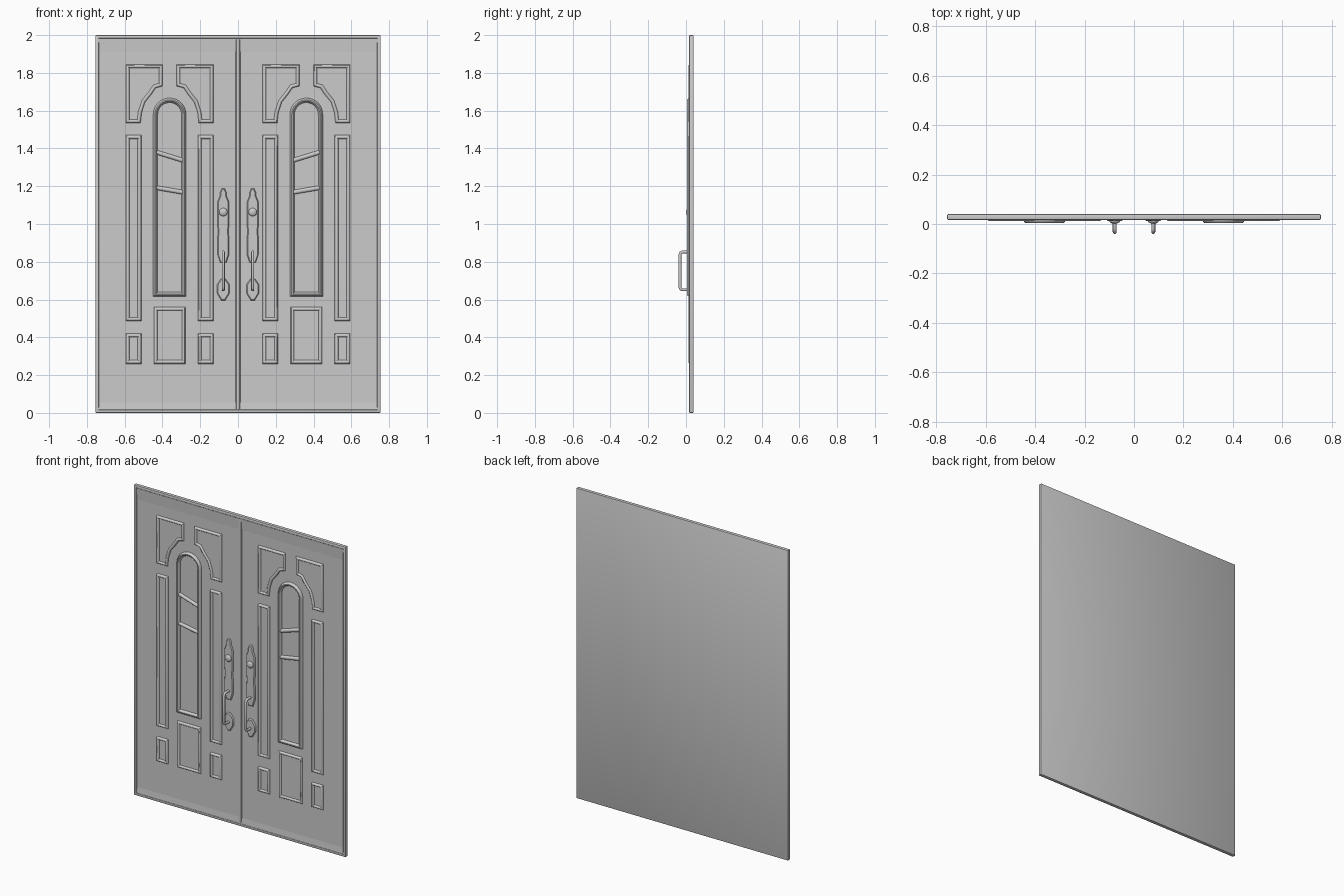
import bpy, bmesh, math

if "Cube" in bpy.data.objects:
    bpy.data.objects.remove(bpy.data.objects["Cube"])

LEAF_Y = 0.022   # front surface of the door leaves (front is -y)
C = 0.362        # centre line of one leaf


def finish(bm, name, angle=35):
    me = bpy.data.meshes.new(name)
    bm.to_mesh(me)
    bm.free()
    ob = bpy.data.objects.new(name, me)
    bpy.context.collection.objects.link(ob)
    bpy.ops.object.select_all(action='DESELECT')
    ob.select_set(True)
    bpy.context.view_layer.objects.active = ob
    bpy.ops.object.shade_smooth_by_angle(angle=math.radians(angle))
    return ob


def relief(name, pts, steps, side):
    """Outline in x,z on the leaf, then inset (thickness, depth) steps."""
    bm = bmesh.new()
    f = bm.faces.new([bm.verts.new((side * x, LEAF_Y, z)) for x, z in pts])
    f.normal_update()
    if f.normal.y > 0:
        f.normal_flip()
    for t, d in steps:
        bmesh.ops.inset_individual(bm, faces=[f], thickness=t, depth=d, use_even_offset=True)
    return finish(bm, name)


def tube(name, pts, r):
    cu = bpy.data.curves.new(name, 'CURVE')
    cu.dimensions = '3D'
    cu.bevel_depth = r
    cu.bevel_resolution = 3
    cu.use_fill_caps = True
    sp = cu.splines.new('POLY')
    sp.points.add(len(pts) - 1)
    for p, q in zip(sp.points, pts):
        p.co = (*q, 1)
    ob = bpy.data.objects.new(name, cu)
    bpy.context.collection.objects.link(ob)
    bpy.ops.object.select_all(action='DESELECT')
    ob.select_set(True)
    bpy.context.view_layer.objects.active = ob
    bpy.ops.object.convert(target='MESH')
    bpy.ops.object.shade_smooth_by_angle(angle=math.radians(50))


def extrude_x(name, prof, x0, x1):
    """Prism along x from a y,z profile."""
    bm = bmesh.new()
    f = bm.faces.new([bm.verts.new((x0, y, z)) for y, z in prof])
    r = bmesh.ops.extrude_face_region(bm, geom=[f])
    bmesh.ops.translate(bm, vec=(x1 - x0, 0, 0),
                        verts=[v for v in r['geom'] if isinstance(v, bmesh.types.BMVert)])
    bmesh.ops.recalc_face_normals(bm, faces=bm.faces[:])
    return finish(bm, name)


def rect(x0, x1, z0, z1):
    return [(x0, z0), (x1, z0), (x1, z1), (x0, z1)]


# slab with raised surround and softened outer edges
bm = bmesh.new()
bmesh.ops.create_cube(bm, size=1)
for v in bm.verts:
    v.co = (v.co.x * 1.51, 0.0285 + v.co.y * 0.023, 1 + v.co.z * 2)
bmesh.ops.bevel(bm, geom=bm.edges[:], offset=0.004, segments=2, affect='EDGES', profile=0.5)
bm.normal_update()
front = max((f for f in bm.faces if f.normal.y < -0.9), key=lambda f: f.calc_area())
for t, d in [(0.012, 0), (0.004, -0.005)]:
    bmesh.ops.inset_individual(bm, faces=[front], thickness=t, depth=d, use_even_offset=True)
finish(bm, "door_slab")

# meeting strip between the two leaves
strip = rect(-0.012, 0.012, 0.015, 1.985)
relief("centre_strip", strip, [(0.003, 0.004)], 1)

# sloped header and sill
extrude_x("header_slope", [(0.024, 1.985), (0.018, 1.982), (0.022, 1.91), (0.024, 1.91)], -0.738, 0.738)
extrude_x("sill_slope", [(0.024, 0.015), (0.018, 0.015), (0.022, 0.055), (0.024, 0.055)], -0.738, 0.738)

panel_steps = [(0.004, 0.008), (0.003, 0.002), (0.005, 0), (0.003, -0.002), (0.004, -0.006)]
arch_steps = [(0.004, 0.012), (0.005, 0.005), (0.006, 0), (0.004, -0.004), (0.005, -0.0125)]
plate_steps = [(0.001, 0.005), (0.004, 0.004)]

corner = [(0.13, 1.845), (0.13, 1.535), (0.208, 1.535), (0.214, 1.59), (0.232, 1.645),
          (0.268, 1.69), (0.288, 1.72), (0.325, 1.73), (0.325, 1.845)]
R = 0.087
arch = [(C - R, 0.615), (C + R, 0.615)] + [
    (C + R * math.cos(math.pi * i / 16), 1.58 + R * math.sin(math.pi * i / 16)) for i in range(17)]
plate_top = [(0.008, 1.187), (0.018, 1.165), (0.018, 1.148), (0.031, 1.115), (0.031, 1.0),
             (0.027, 0.96), (0.031, 0.92), (0.031, 0.84), (0.016, 0.795)]
plate_low = [(0.012, 0.71), (0.034, 0.678), (0.034, 0.635), (0.010, 0.595)]

for s, tag in ((-1, "left"), (1, "right")):
    # raised panels, paired about the leaf centre line
    for m, pos in ((1, "inner"), (-1, "outer")):
        def flip(pts):
            return [(C + m * (x - C), z) for x, z in pts]
        relief(f"{tag}_{pos}_corner_panel", flip(corner), panel_steps, s)
        relief(f"{tag}_{pos}_tall_panel", flip(rect(0.13, 0.212, 0.487, 1.47)), panel_steps, s)
        relief(f"{tag}_{pos}_small_panel", flip(rect(0.13, 0.212, 0.26, 0.42)), panel_steps, s)
    relief(f"{tag}_bottom_panel", rect(C - 0.084, C + 0.084, 0.26, 0.56), panel_steps, s)

    # arched window with two slanted bars
    relief(f"{tag}_arched_window", arch, arch_steps, s)
    for i, (za, zb) in enumerate(((1.337, 1.38), (1.168, 1.192))):
        tube(f"{tag}_window_bar_{i}", [(s * (C - 0.07), 0.02, za), (s * (C + 0.07), 0.02, zb)], 0.012)

    # handle plates, knob and grip
    hx = 0.078
    for nm, half in (("upper_plate", plate_top), ("lower_plate", plate_low)):
        outline = [(hx + w, z) for w, z in half] + [(hx - w, z) for w, z in reversed(half)]
        relief(f"{tag}_{nm}", outline, plate_steps, s)
    bm = bmesh.new()
    bmesh.ops.create_uvsphere(bm, u_segments=20, v_segments=12, radius=0.022)
    for v in bm.verts:
        v.co = (v.co.x + s * hx, v.co.y * 0.55 + 0.013, v.co.z + 1.063)
    finish(bm, f"{tag}_lock_knob", 60)
    grip = [(0.015, 0.852), (-0.020, 0.852), (-0.028, 0.848), (-0.032, 0.838), (-0.032, 0.664),
            (-0.028, 0.656), (-0.020, 0.652), (0.015, 0.652)]
    tube(f"{tag}_handle_grip", [(s * hx, y, z) for y, z in grip], 0.008)
